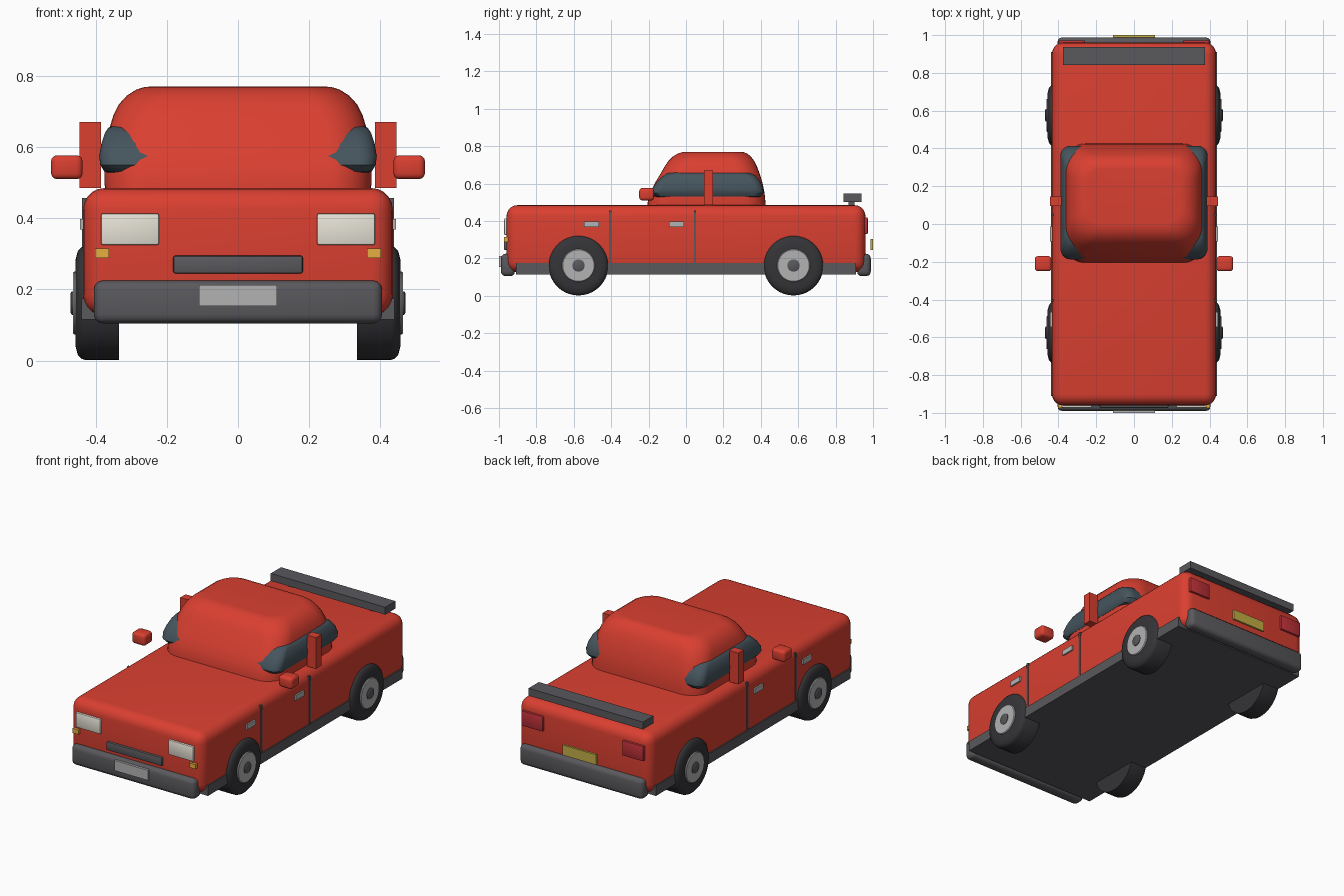
import bpy, bmesh, math
from mathutils import Matrix

if "Cube" in bpy.data.objects:
    bpy.data.objects.remove(bpy.data.objects["Cube"])


def material(name, color):
    m = bpy.data.materials.new(name)
    m.diffuse_color = (*color, 1)
    m.use_nodes = True
    m.node_tree.nodes["Principled BSDF"].inputs["Base Color"].default_value = m.diffuse_color
    return m


RED = material("red_paint", (0.70, 0.05, 0.03))
GLASS = material("glass", (0.06, 0.09, 0.11))
TRIM = material("dark_trim", (0.10, 0.10, 0.11))
RUBBER = material("rubber", (0.035, 0.035, 0.04))
METAL = material("metal", (0.45, 0.45, 0.45))
CREAM = material("lamp_cream", (0.80, 0.77, 0.68))
AMBER = material("amber", (0.80, 0.42, 0.05))
LAMP = material("lamp_red", (0.50, 0.03, 0.04))
YELLOW = material("plate_yellow", (0.55, 0.42, 0.06))


def finish(bm, name, mat, smooth=True):
    bmesh.ops.recalc_face_normals(bm, faces=bm.faces)
    me = bpy.data.meshes.new(name)
    bm.to_mesh(me)
    bm.free()
    me.materials.append(mat)
    ob = bpy.data.objects.new(name, me)
    bpy.context.collection.objects.link(ob)
    if smooth:
        bpy.ops.object.select_all(action='DESELECT')
        ob.select_set(True)
        bpy.context.view_layer.objects.active = ob
        bpy.ops.object.shade_smooth_by_angle(angle=math.radians(35))
    return ob


def box(name, mat, x, y, z, bevel=0, segments=3):
    """Box from (min, max) pairs, with optional rounded edges."""
    bm = bmesh.new()
    bmesh.ops.create_cube(bm, size=1)
    for v in bm.verts:
        v.co = [r[0] if c < 0 else r[1] for c, r in zip(v.co, (x, y, z))]
    if bevel:
        bmesh.ops.bevel(bm, geom=bm.edges[:], offset=bevel, segments=segments,
                        profile=0.5, affect='EDGES')
    return finish(bm, name, mat, bevel > 0)


def pair(name, mat, x, y, z, bevel=0, segments=3):
    """The same box on the right (+x) and left (-x)."""
    box("right_" + name, mat, x, y, z, bevel, segments)
    box("left_" + name, mat, (-x[1], -x[0]), y, z, bevel, segments)


def loft(name, mat, rings, n=8):
    """Stack of rounded rectangles: (z, half width, y min, y max, corner radius)."""
    bm = bmesh.new()
    loops = []
    for z, hx, y0, y1, r in rings:
        loop = []
        corners = ((hx - r, y1 - r), (r - hx, y1 - r), (r - hx, y0 + r), (hx - r, y0 + r))
        for k, (cx, cy) in enumerate(corners):
            for i in range(n + 1):
                a = math.pi / 2 * (k + i / n)
                loop.append(bm.verts.new((cx + r * math.cos(a), cy + r * math.sin(a), z)))
        loops.append(loop)
    for a, b in zip(loops, loops[1:]):
        for i in range(len(a)):
            j = (i + 1) % len(a)
            bm.faces.new((a[i], a[j], b[j], b[i]))
    bm.faces.new(loops[0])
    bm.faces.new(loops[-1])
    return finish(bm, name, mat)


def lathe_x(name, mat, profile, side, y, z, n=40):
    """Closed solid turned about the x axis from (x, radius) points."""
    bm = bmesh.new()
    loops = [[bm.verts.new((side * px, y + r * math.cos(2 * math.pi * i / n),
                            z + r * math.sin(2 * math.pi * i / n))) for i in range(n)]
             for px, r in profile]
    for a, b in zip(loops, loops[1:]):
        for i in range(n):
            j = (i + 1) % n
            bm.faces.new((a[i], a[j], b[j], b[i]))
    bm.faces.new(loops[0])
    bm.faces.new(loops[-1])
    return finish(bm, name, mat)


# Main body and flat dark underbody with sills
box("body", RED, (-0.435, 0.435), (-0.96, 0.96), (0.125, 0.485), 0.06, 5)
box("underbody", TRIM, (-0.44, 0.44), (-0.91, 0.91), (0.115, 0.175))

# Cabin and the glass band that shows through its rounded sides
loft("cabin", RED, [
    (0.46, 0.372, -0.205, 0.425, 0.11),
    (0.50, 0.375, -0.205, 0.425, 0.12),
    (0.55, 0.375, -0.192, 0.420, 0.12),
    (0.60, 0.370, -0.168, 0.410, 0.12),
    (0.65, 0.362, -0.138, 0.395, 0.12),
    (0.69, 0.350, -0.115, 0.380, 0.12),
    (0.72, 0.335, -0.095, 0.365, 0.12),
    (0.745, 0.312, -0.070, 0.347, 0.11),
    (0.762, 0.285, -0.042, 0.325, 0.10),
    (0.769, 0.262, -0.015, 0.305, 0.09),
    (0.770, 0.245, 0.000, 0.290, 0.08)])
loft("windows", GLASS, [
    (0.525, 0.355, -0.150, 0.380, 0.05),
    (0.532, 0.376, -0.172, 0.402, 0.05),
    (0.550, 0.387, -0.187, 0.414, 0.05),
    (0.575, 0.390, -0.180, 0.412, 0.05),
    (0.610, 0.384, -0.155, 0.398, 0.05),
    (0.640, 0.374, -0.125, 0.375, 0.05),
    (0.655, 0.364, -0.100, 0.350, 0.05),
    (0.660, 0.350, -0.080, 0.330, 0.05)])
pair("door_pillar", RED, (0.385, 0.445), (0.095, 0.145), (0.485, 0.67))
pair("mirror", RED, (0.437, 0.525), (-0.25, -0.17), (0.51, 0.577), 0.016)

# Wheels: tyre, rim and hub
for side, sname in ((1, "right"), (-1, "left")):
    for y, yname in ((-0.575, "front"), (0.575, "rear")):
        tag = f"{yname}_{sname}"
        lathe_x(tag + "_tyre", RUBBER, [
            (0.335, 0.135), (0.335, 0.160), (0.430, 0.160), (0.441, 0.156),
            (0.450, 0.146), (0.457, 0.120), (0.457, 0.08)], side, y, 0.162)
        lathe_x(tag + "_rim", METAL, [
            (0.44, 0.088), (0.460, 0.088), (0.464, 0.084), (0.464, 0.02)], side, y, 0.162)
        lathe_x(tag + "_hub", TRIM, [
            (0.45, 0.033), (0.467, 0.033), (0.470, 0.028)], side, y, 0.162, 24)

# Bumpers
box("front_bumper", TRIM, (-0.405, 0.405), (-0.99, -0.915), (0.105, 0.225), 0.025)
box("rear_bumper", TRIM, (-0.405, 0.405), (0.915, 0.988), (0.105, 0.225), 0.025)

# Nose and tail details
pair("headlight", CREAM, (0.222, 0.385), (-0.972, -0.94), (0.325, 0.414), 0.006, 2)
pair("indicator", AMBER, (0.363, 0.402), (-0.974, -0.93), (0.288, 0.315))
box("grille", TRIM, (-0.182, 0.182), (-0.974, -0.94), (0.245, 0.295), 0.006, 2)
pair("tail_light", LAMP, (0.26, 0.40), (0.94, 0.972), (0.33, 0.42), 0.006, 2)
box("front_plate", METAL, (-0.11, 0.11), (-1.0, -0.985), (0.153, 0.213))
box("rear_plate", YELLOW, (-0.11, 0.11), (0.987, 1.0), (0.245, 0.305))

# Rear wing on two short posts
box("spoiler", TRIM, (-0.375, 0.375), (0.842, 0.938), (0.502, 0.546))
pair("spoiler_post", TRIM, (0.25, 0.28), (0.87, 0.90), (0.47, 0.51))

# Door seams and handles
for y, tag in ((-0.405, "front"), (0.048, "rear")):
    pair(tag + "_door_seam", TRIM, (0.42, 0.439), (y - 0.006, y + 0.006), (0.175, 0.457))
for y, tag in ((-0.506, "front"), (-0.052, "rear")):
    pair(tag + "_door_handle", METAL, (0.42, 0.444), (y - 0.04, y + 0.04), (0.368, 0.398))
